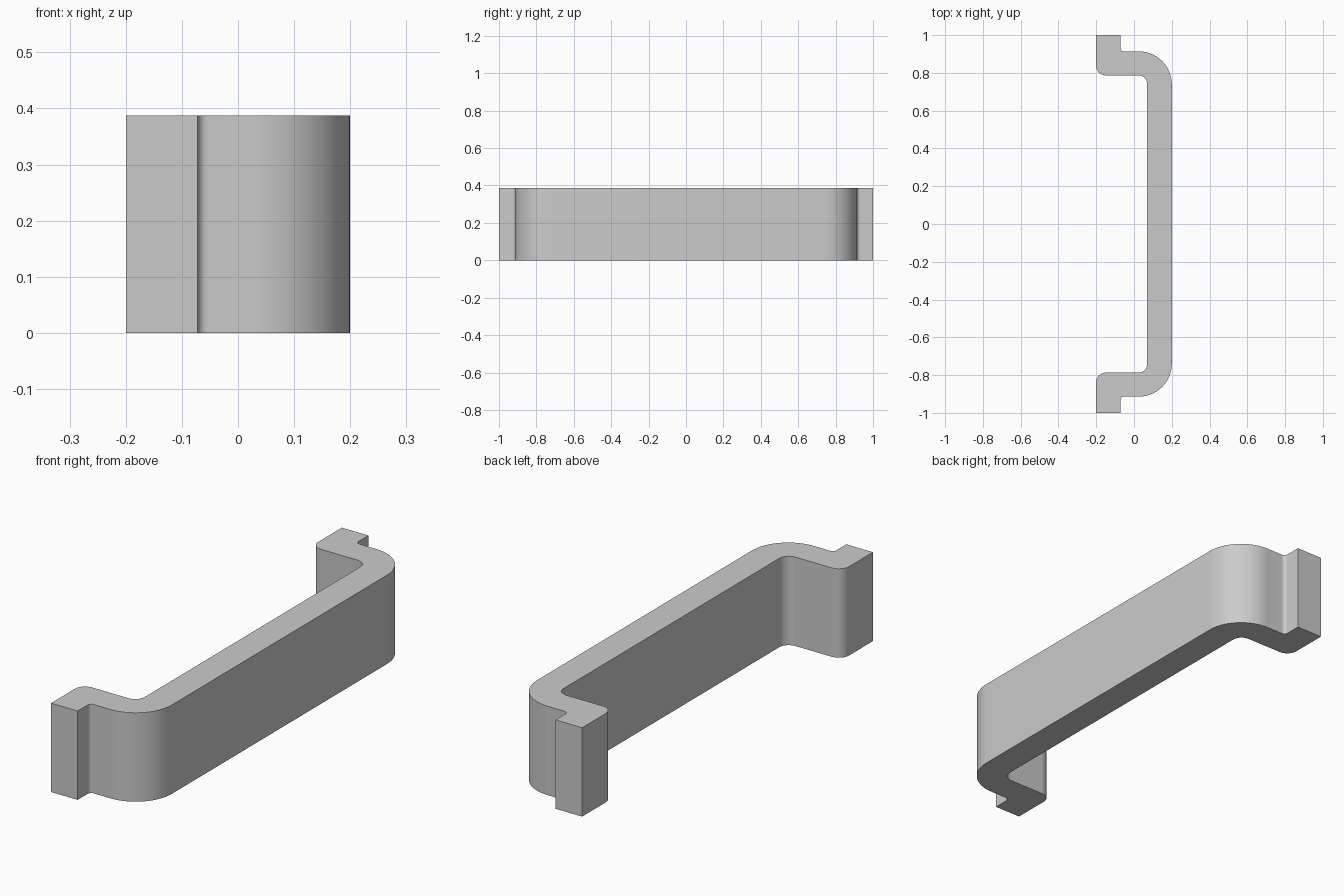
import bpy, bmesh
from math import pi
from mathutils import Vector

cube = bpy.data.objects.get("Cube")
if cube:
    bpy.data.objects.remove(cube, do_unlink=True)

HEIGHT = 0.387

grey = bpy.data.materials.new("plain grey")
grey.use_nodes = True
colour = (0.6, 0.6, 0.6, 1)
grey.diffuse_color = colour
grey.node_tree.nodes["Principled BSDF"].inputs["Base Color"].default_value = colour


def fillet(x, y, before, after, radius, steps):
    """Points of a round right-angled corner between two unit directions."""
    corner, a, b = Vector((x, y)), Vector(before), Vector(after)
    centre = corner + (a + b) * radius
    from math import sin, cos
    return [centre - radius * (b * cos(t) + a * sin(t))
            for t in (pi / 2 * i / steps for i in range(steps + 1))]


# Half outline: outer side from the foot to the grip, then the inner side back
outer = [Vector((-0.2, 1)), Vector((-0.072, 1))]
outer += fillet(-0.072, 0.914, (0, 1), (1, 0), 0.018, 8)
outer += fillet(0.2, 0.914, (-1, 0), (0, -1), 0.175, 24)
inner = fillet(0.07, 0.787, (0, -1), (-1, 0), 0.046, 12)
inner += fillet(-0.2, 0.787, (1, 0), (0, 1), 0.05, 12)


def mirrored(points):
    return [Vector((p.x, -p.y)) for p in reversed(points)]


outline = outer + mirrored(outer) + mirrored(inner) + inner

# Extrude the bracket outline upwards
bm = bmesh.new()
base = bm.faces.new([bm.verts.new((p.x, p.y, 0)) for p in outline])
top = bmesh.ops.extrude_face_region(bm, geom=[base], use_keep_orig=True)
bmesh.ops.translate(bm, vec=(0, 0, HEIGHT),
                    verts=[v for v in top["geom"] if isinstance(v, bmesh.types.BMVert)])
bmesh.ops.recalc_face_normals(bm, faces=bm.faces)
mesh = bpy.data.meshes.new("handle_bracket")
bm.to_mesh(mesh)
bm.free()
mesh.materials.append(grey)

handle = bpy.data.objects.new("handle_bracket", mesh)
bpy.context.collection.objects.link(handle)
bpy.ops.object.select_all(action='DESELECT')
handle.select_set(True)
bpy.context.view_layer.objects.active = handle
bpy.ops.object.shade_smooth_by_angle(angle=pi / 6)
